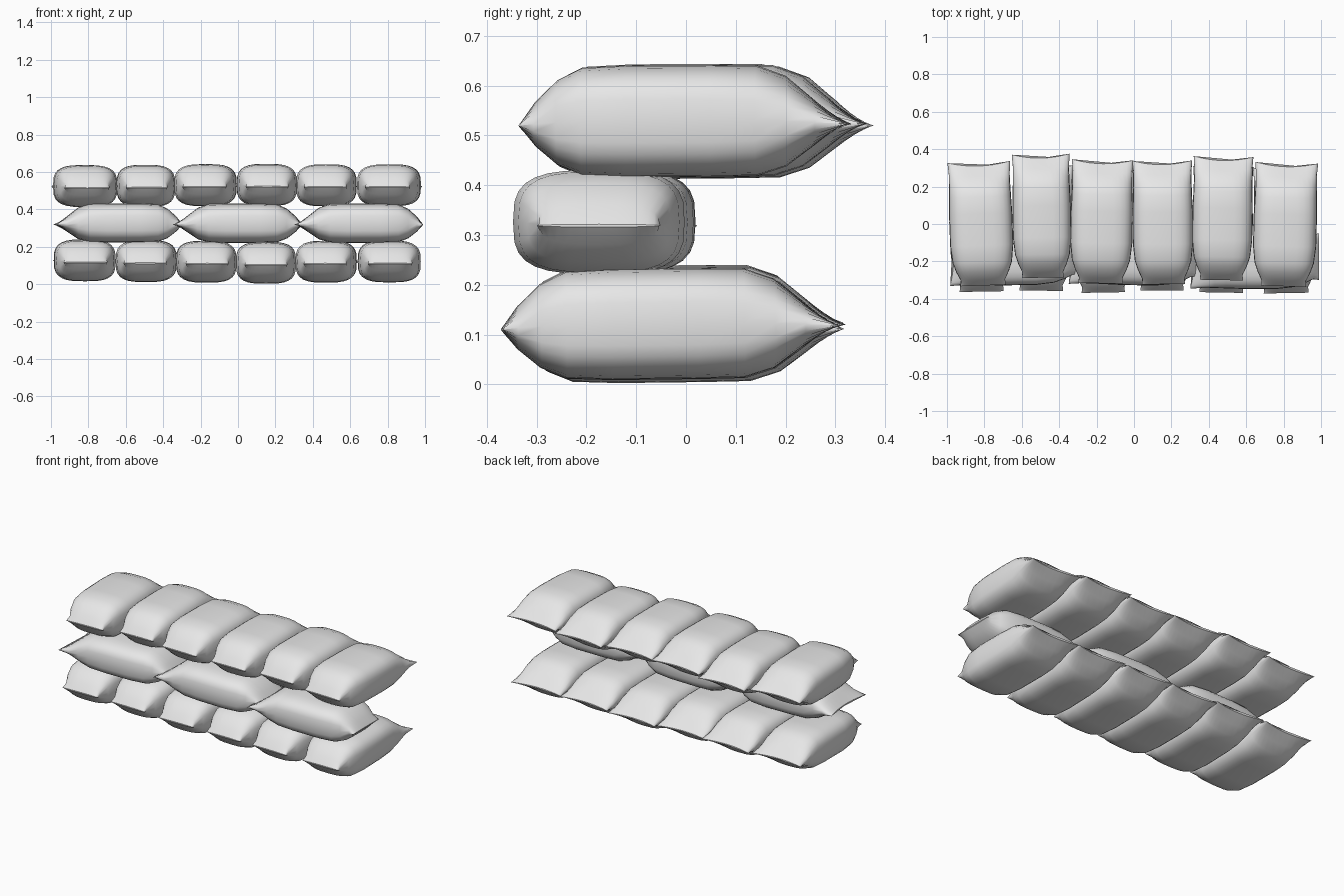
import bpy
import bmesh
import math
from mathutils import Matrix

cube = bpy.data.objects.get("Cube")
if cube:
    bpy.data.objects.remove(cube, do_unlink=True)

# One plain cloth colour
cloth = bpy.data.materials.new("pale_grey_cloth")
cloth.use_nodes = True
cloth.diffuse_color = (0.8, 0.8, 0.8, 1)
cloth.node_tree.nodes["Principled BSDF"].inputs["Base Color"].default_value = (0.8, 0.8, 0.8, 1)

# Lengthwise stations of a filled bag: position, half width, half height, squareness.
# The front end is gathered narrow, the back end is a full-width flat seam.
STATIONS = [
    (-0.325, 0.118, 0.003, 2.0),
    (-0.295, 0.115, 0.043, 2.8),
    (-0.250, 0.137, 0.084, 3.2),
    (-0.200, 0.154, 0.107, 3.2),
    (-0.110, 0.164, 0.111, 3.2),
    (0.060, 0.164, 0.111, 3.2),
    (0.150, 0.161, 0.110, 3.0),
    (0.210, 0.159, 0.090, 2.7),
    (0.265, 0.158, 0.050, 2.3),
    (0.325, 0.163, 0.003, 2.0),
]
SIDES = 28


def spow(value, power):
    return math.copysign(abs(value) ** power, value)


def make_bag(name, centre, turn, width=1.0, length=1.0, height=1.0, pitch=0.0):
    """Loft one bag along local y, closed by a thin seam at each end."""
    bm = bmesh.new()
    rings = []
    for y, w, h, n in STATIONS:
        ring = []
        for i in range(SIDES):
            a = math.tau * i / SIDES
            u, v = spow(math.cos(a), 2 / n), spow(math.sin(a), 2 / n)
            # Corners of the back seam stick out; both seams sag slightly
            bow = 0.022 * (u * u - 0.5) * max(0, (y - 0.2) / 0.125)
            sag = -0.008 * (1 - h / 0.111)
            ring.append(bm.verts.new((u * w * width, (y + bow) * length,
                                      (v * h + sag) * height)))
        rings.append(ring)
    for a, b in zip(rings, rings[1:]):
        for i in range(SIDES):
            j = (i + 1) % SIDES
            bm.faces.new((a[i], a[j], b[j], b[i]))
    bm.faces.new(rings[0])
    bm.faces.new(rings[-1])
    bmesh.ops.recalc_face_normals(bm, faces=bm.faces)
    for face in bm.faces:
        face.smooth = len(face.verts) == 4
    mesh = bpy.data.meshes.new(name)
    bm.to_mesh(mesh)
    bm.free()
    mesh.materials.append(cloth)
    bag = bpy.data.objects.new(name, mesh)
    bag.matrix_world = (Matrix.Translation(centre)
                        @ Matrix.Rotation(math.radians(turn), 4, "Z")
                        @ Matrix.Rotation(math.radians(pitch), 4, "X"))
    bpy.context.collection.objects.link(bag)


# Bottom row: x, y, z, turn, width
bottom = [
    (-0.820, -0.030, 0.128, 1, 1.00),
    (-0.490, -0.025, 0.124, -1, 0.99),
    (-0.170, -0.035, 0.121, 1, 0.98),
    (0.150, -0.025, 0.115, 0, 0.98),
    (0.472, -0.035, 0.121, -1, 0.99),
    (0.808, -0.038, 0.122, 1, 1.02),
]
for i, (x, y, z, turn, width) in enumerate(bottom, 1):
    make_bag(f"bottom_bag_{i}", (x, y, z), turn, width, 1.02, 1.0, 0.7)

# Middle row lies crosswise, gathered ends towards the left side
middle = [(-0.637, -0.155, 0.327, 91), (0.003, -0.155, 0.326, 89), (0.650, -0.175, 0.326, 90)]
for i, (x, y, z, turn) in enumerate(middle, 1):
    make_bag(f"middle_bag_{i}", (x, y, z), turn, 1.05, 1.04, 0.94)

# Top row
top = [
    (-0.818, -0.004, 0.525, 2, 1.03),
    (-0.493, 0.038, 0.526, 1, 0.95),
    (-0.173, 0.008, 0.530, -1, 1.01),
    (0.154, 0.003, 0.531, 0.5, 0.98),
    (0.473, 0.025, 0.529, -1, 0.98),
    (0.808, -0.008, 0.529, -1.5, 1.03),
]
for i, (x, y, z, turn, width) in enumerate(top, 1):
    make_bag(f"top_bag_{i}", (x, y, z), turn, width, 1.0, 1.01, 0.3)
